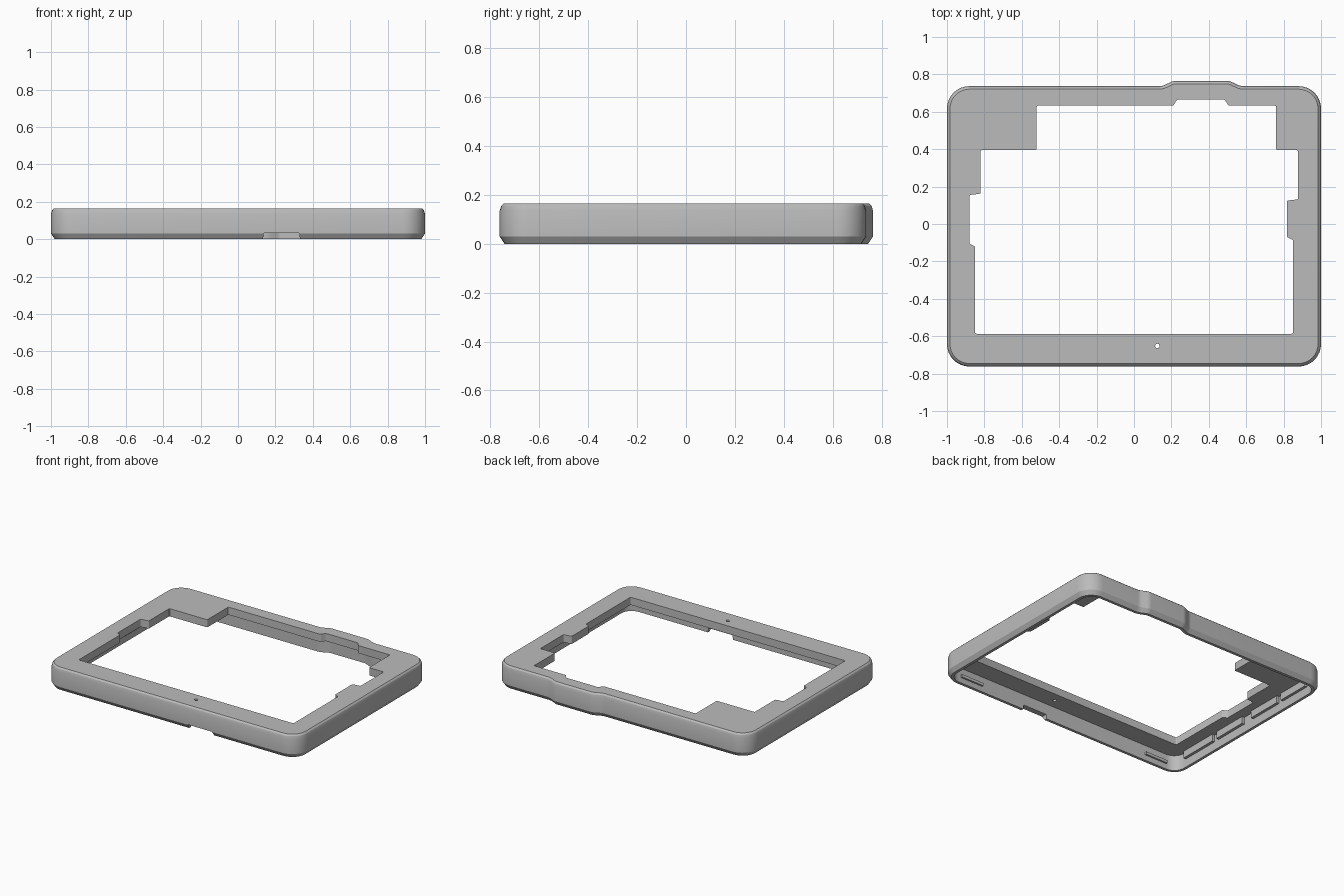
import bpy, bmesh, math
from mathutils import Vector

cube = bpy.data.objects.get("Cube")
if cube:
    bpy.data.objects.remove(cube, do_unlink=True)

grey = bpy.data.materials.new("plain grey")
grey.use_nodes = True
colour = (0.5, 0.5, 0.5, 1)
grey.diffuse_color = colour
grey.node_tree.nodes["Principled BSDF"].inputs["Base Color"].default_value = colour

HEIGHT, UNDERSIDE, WALL = 0.165, 0.11, 0.04


def rounded(points, steps):
    """Round polygon corners; each point is (x, y, radius), counter-clockwise."""
    out = []
    for i, (x, y, r) in enumerate(points):
        p = Vector((x, y))
        a = (Vector(points[i - 1][:2]) - p).normalized()
        b = (Vector(points[(i + 1) % len(points)][:2]) - p).normalized()
        half = a.angle(b) / 2
        centre = p + (a + b).normalized() * r / math.sin(half)
        start = p + a * r / math.tan(half) - centre
        turn = math.pi - 2 * half
        if a.x * b.y - a.y * b.x > 0:
            turn = -turn
        for k in range(steps + 1):
            t = turn * k / steps
            c, s = math.cos(t), math.sin(t)
            out.append(centre + Vector((start.x * c - start.y * s,
                                        start.x * s + start.y * c)))
    return out


def inset(points, d):
    """Move a closed outline inwards by d with mitred corners."""
    out = []
    for i, p in enumerate(points):
        e = (p - points[i - 1]).normalized()
        f = (points[(i + 1) % len(points)] - p).normalized()
        n, m = Vector((-e.y, e.x)), Vector((-f.y, f.x))
        out.append(p + (n + m) * d / (1 + n.dot(m)))
    return out


def loft(name, outline, levels):
    """Closed solid through copies of the outline at (z, inset) levels."""
    bm = bmesh.new()
    rings = [[bm.verts.new((p.x, p.y, z)) for p in inset(outline, d)]
             for z, d in levels]
    n = len(outline)
    for lo, hi in zip(rings, rings[1:]):
        for i in range(n):
            j = (i + 1) % n
            bm.faces.new((lo[i], lo[j], hi[j], hi[i]))
    bm.faces.new(rings[0][::-1])
    bm.faces.new(rings[-1])
    bmesh.ops.recalc_face_normals(bm, faces=bm.faces)
    mesh = bpy.data.meshes.new(name)
    bm.to_mesh(mesh)
    bm.free()
    mesh.materials.append(grey)
    obj = bpy.data.objects.new(name, mesh)
    bpy.context.collection.objects.link(obj)
    return obj


def box(name, x0, x1, y0, y1, z0, z1):
    corners = [Vector(c) for c in ((x0, y0), (x1, y0), (x1, y1), (x0, y1))]
    return loft(name, corners, [(z0, 0), (z1, 0)])


# Outer shell with the raised bump on the back edge
R, B = 0.12, 0.07
outer = rounded([(-1, -0.762, R), (1, -0.762, R), (1, 0.737, R),
                 (0.57, 0.737, B), (0.51, 0.765, B), (0.21, 0.765, B),
                 (0.15, 0.737, B), (-1, 0.737, R)], 8)
shell = loft("case_shell", outer, [(0, 0.02), (0.03, 0), (0.135, 0),
                                   (0.155, 0.006), (HEIGHT, 0.016)])

# Hollow underside
cavity = loft("cavity_cutter", outer, [(-0.02, WALL), (UNDERSIDE, WALL)])

# Stepped window through the top plate
window_points = [(-0.85, -0.587), (0.85, -0.587), (0.85, -0.085), (0.818, -0.07),
                 (0.818, 0.125), (0.877, 0.132), (0.877, 0.395), (0.76, 0.395),
                 (0.76, 0.633), (0.505, 0.633), (0.485, 0.665), (0.23, 0.665),
                 (0.21, 0.633), (-0.52, 0.633), (-0.52, 0.395), (-0.82, 0.395),
                 (-0.82, 0.162), (-0.88, 0.155), (-0.88, -0.105), (-0.85, -0.12)]
window = loft("window_cutter", rounded([(x, y, 0.008) for x, y in window_points], 3),
              [(0.05, 0), (0.25, 0)])

# Pin hole in the front of the plate
circle = [Vector((0.125 + 0.012 * math.cos(a), -0.652 + 0.012 * math.sin(a)))
          for a in (math.tau * k / 16 for k in range(16))]
pin = loft("pin_hole_cutter", circle, [(0.05, 0), (0.25, 0)])

# Shallow notch under the front wall, narrowing at its top
notch = box("notch_cutter", 0.13, 0.335, -0.85, -0.68, -0.02, 0.032)
for v in notch.data.vertices:
    if v.co.z > 0:
        v.co.x += 0.008 if v.co.x < 0.2 else -0.008

cutters = [cavity, window, pin, notch]
for cutter in cutters:
    cutter.hide_render = True
    mod = shell.modifiers.new(cutter.name, 'BOOLEAN')
    mod.operation = 'DIFFERENCE'
    mod.solver = 'EXACT'
    mod.object = cutter
graph = bpy.context.evaluated_depsgraph_get()
result = bpy.data.meshes.new_from_object(shell.evaluated_get(graph))
shell.modifiers.clear()
shell.data = result
for cutter in cutters:
    bpy.data.objects.remove(cutter, do_unlink=True)

for o in bpy.context.selected_objects:
    o.select_set(False)
shell.select_set(True)
bpy.context.view_layer.objects.active = shell
bpy.ops.object.shade_smooth_by_angle(angle=math.radians(25))

# Support ribs inside both side walls
for side, label in ((-1, "right"), (1, "left")):
    for k, (y0, y1) in enumerate(((-0.62, -0.33), (-0.29, -0.03),
                                  (0.06, 0.32), (0.36, 0.6))):
        xs = sorted((side * 0.97, side * 0.94))
        box(f"{label}_rib_{k + 1}", *xs, y0, y1, 0.06, UNDERSIDE + 0.005)

# Snap ridges inside the front wall
for label, x0 in (("right", -0.88), ("left", 0.68)):
    box(f"{label}_snap_ridge", x0, x0 + 0.18, -0.735, -0.71, 0.04, 0.06)
